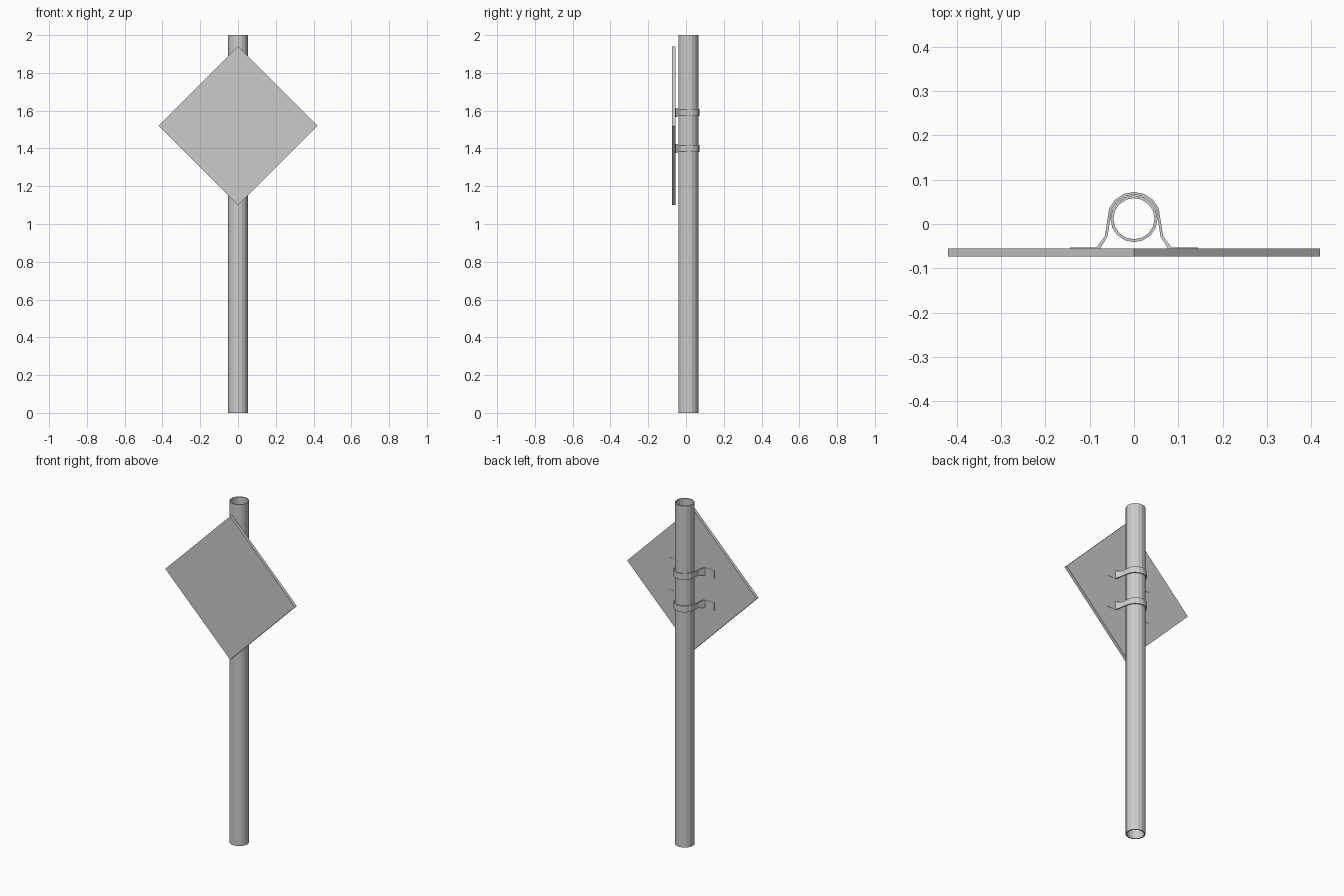
import bpy, bmesh
from math import pi, sin, cos
from mathutils import Vector

if "Cube" in bpy.data.objects:
    bpy.data.objects.remove(bpy.data.objects["Cube"])

POLE_Y = 0.012
SIDES = 16


def finish(name, bm):
    bmesh.ops.recalc_face_normals(bm, faces=bm.faces)
    me = bpy.data.meshes.new(name)
    bm.to_mesh(me)
    bm.free()
    ob = bpy.data.objects.new(name, me)
    bpy.context.collection.objects.link(ob)
    return ob


def sweep(name, sections, closed):
    """Bridge a list of four-point sections into a solid."""
    bm = bmesh.new()
    rings = [[bm.verts.new(p) for p in s] for s in sections]
    pairs = list(zip(rings, rings[1:] + rings[:1])) if closed else list(zip(rings, rings[1:]))
    for a, b in pairs:
        for i in range(4):
            j = (i + 1) % 4
            bm.faces.new((a[i], a[j], b[j], b[i]))
    if not closed:
        bm.faces.new(rings[0])
        bm.faces.new(rings[-1])
    return finish(name, bm)


# Hollow pole
tube = []
for k in range(SIDES):
    a = 2 * pi * k / SIDES
    tube.append([(r * cos(a), POLE_Y + r * sin(a), z)
                 for r, z in ((0.053, 0), (0.053, 2), (0.0465, 2), (0.0465, 0))])
sweep("pole", tube, True)

# Diamond sign plate
plate = [[(x, y, z) for x, z in ((0, 1.1), (0.42, 1.52), (0, 1.94), (-0.42, 1.52))]
         for y in (-0.073, -0.055)]
sweep("sign_plate", plate, False)


# Pole clamps: flat feet on the plate, flared legs, band round the back
def clamp(name, z):
    half = [(0.145, -0.0565, 0.024), (0.082, -0.0565, 0.024),
            (0.063, -0.028, 0.016), (0.0565, POLE_Y, 0.016)]
    for k in range(1, SIDES // 4 + 1):
        a = 2 * pi * k / SIDES
        half.append((0.0575 * cos(a), POLE_Y + 0.0575 * sin(a), 0.018))
    path = half + [(-x, y, h) for x, y, h in reversed(half[:-1])]
    pts = [Vector(p[:2]) for p in path]
    sections = []
    for i, p in enumerate(pts):
        t = (pts[min(i + 1, len(pts) - 1)] - pts[max(i - 1, 0)]).normalized()
        n = Vector((t.y, -t.x)) * 0.003
        h = path[i][2]
        if i in (1, len(pts) - 2):
            n = Vector((0.003 if i == 1 else -0.003, 0.003))
        sections.append([(*(p + n), z - h), (*(p + n), z + h),
                         (*(p - n), z + h), (*(p - n), z - h)])
    sweep(name, sections, False)


clamp("upper_clamp", 1.59)
clamp("lower_clamp", 1.40)
